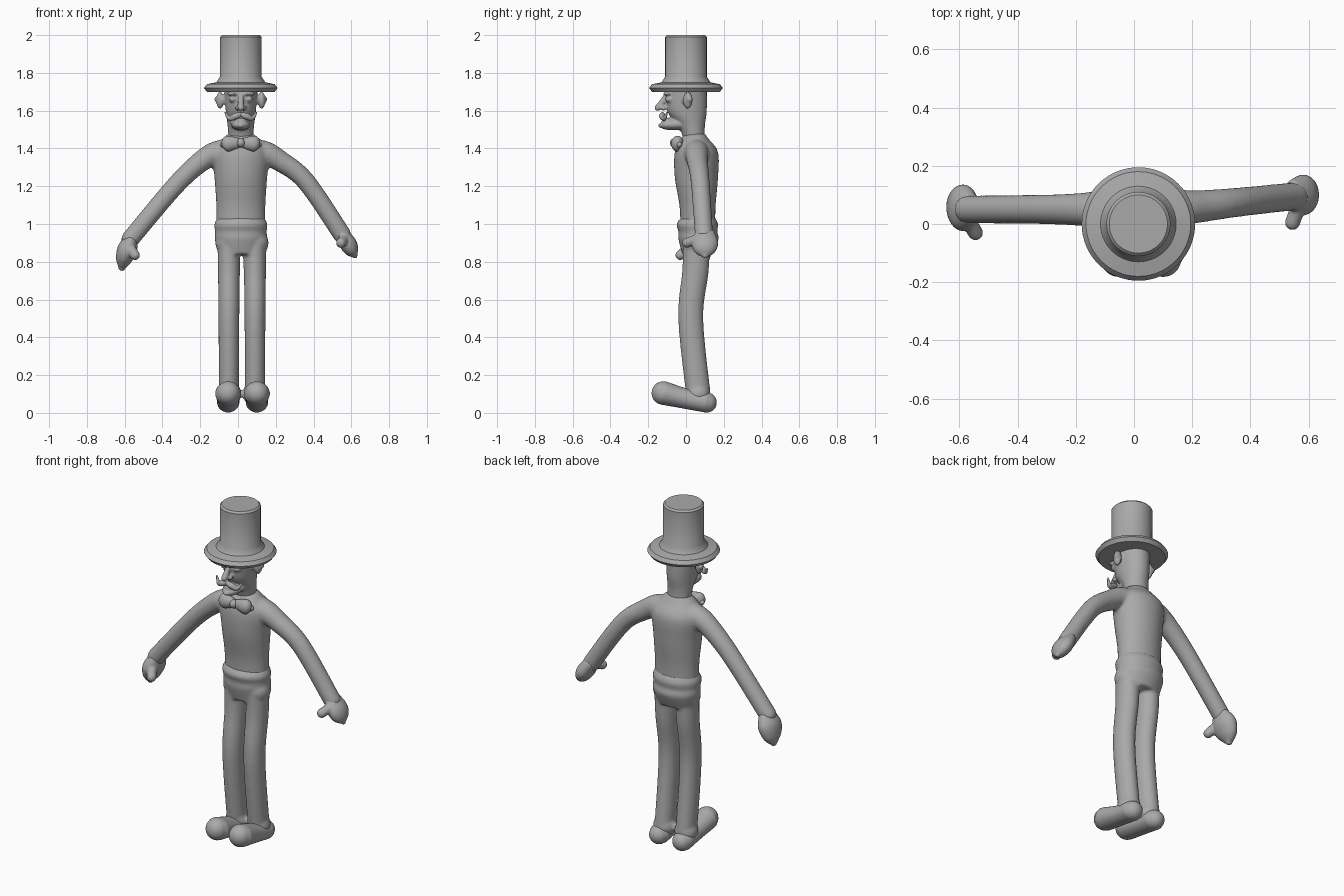
import bpy, bmesh, math
from mathutils import Vector

default_cube = bpy.data.objects.get("Cube")
if default_cube:
    bpy.data.objects.remove(default_cube)

grey = (0.4, 0.4, 0.4, 1)
material = bpy.data.materials.new("plain grey")
material.use_nodes = True
material.diffuse_color = grey
material.node_tree.nodes["Principled BSDF"].inputs["Base Color"].default_value = grey

MIDDLE = .015
ACROSS, DEEP, UP = Vector((1, 0, 0)), Vector((0, 1, 0)), Vector((0, 0, 1))
SIDES = (-1, 1)


def finish(name, bm, voxel=None, passes=3):
    """Make the object; a voxel size fuses its overlapping parts into one soft skin."""
    bmesh.ops.recalc_face_normals(bm, faces=bm.faces)
    mesh = bpy.data.meshes.new(name)
    bm.to_mesh(mesh)
    bm.free()
    mesh.materials.append(material)
    mesh.shade_smooth()
    part = bpy.data.objects.new(name, mesh)
    bpy.context.collection.objects.link(part)
    if voxel:
        fuse = part.modifiers.new("fuse", "REMESH")
        fuse.mode = "VOXEL"
        fuse.voxel_size = voxel
        fuse.use_smooth_shade = True
        soften = part.modifiers.new("soften", "SMOOTH")
        soften.iterations = passes
    return part


def smooth_stations(stations, steps=6):
    """Catmull-Rom interpolation between the given stations."""
    result = []
    for i in range(len(stations) - 1):
        before, start = stations[max(i - 1, 0)], stations[i]
        end, after = stations[i + 1], stations[min(i + 2, len(stations) - 1)]
        for step in range(steps):
            t = step / steps
            s = 1 - t
            result.append([a + (b - a) * t * t * (3 - 2 * t)
                           + t * s * (s * (b - before_value) - t * (after_value - a)) / 2
                           for before_value, a, b, after_value
                           in zip(before, start, end, after)])
    return result + [list(stations[-1])]


def loft(bm, stations, reference=ACROSS, axis=None, sides=32):
    """Skin ellipses (x, y, z, radius along reference, other radius) along a path."""
    path = smooth_stations(stations)
    last = len(path) - 1
    rings = []
    for i, (x, y, z, wide, thick) in enumerate(path):
        ahead, behind = path[min(i + 1, last)], path[max(i - 1, 0)]
        along = axis or (Vector(ahead[:3]) - Vector(behind[:3])).normalized()
        u = (reference - along * reference.dot(along)).normalized()
        v = along.cross(u)
        ring = []
        for k in range(sides):
            angle = math.tau * k / sides
            offset = u * wide * math.cos(angle) + v * thick * math.sin(angle)
            ring.append(bm.verts.new(Vector((x, y, z)) + offset))
        rings.append(ring)
    for lower, upper in zip(rings, rings[1:]):
        for k in range(sides):
            bm.faces.new((lower[k - 1], lower[k], upper[k], upper[k - 1]))
    bm.faces.new(rings[0][::-1])
    bm.faces.new(rings[-1])


def ball(bm, centre, size):
    verts = bmesh.ops.create_uvsphere(bm, u_segments=24, v_segments=16, radius=1)["verts"]
    bmesh.ops.scale(bm, vec=size, verts=verts)
    bmesh.ops.translate(bm, vec=centre, verts=verts)


def tube(bm, points, radii, reference=ACROSS, flat=1):
    """Round-ended limb; flat is the thickness relative to the width."""
    loft(bm, [(*p, r, r * flat) for p, r in zip(points, radii)], reference)
    for end in (0, -1):
        ball(bm, points[end], [radii[end] * flat] * 3)


def trunk(bm, rows):
    """Upright body from rows of height, front, back and half width."""
    loft(bm, [(MIDDLE, (front + back) / 2, z, half, (back - front) / 2)
              for z, front, back, half in rows], axis=UP)


# Top hat, turned from one profile
bm = bmesh.new()
profile = [(0, 1.7), (.18, 1.7), (.195, 1.72), (.18, 1.74), (.13, 1.75),
           (.11, 1.78), (.11, 1.99), (.1, 2), (0, 2)]
line = [bm.verts.new((MIDDLE + radius, 0, z)) for radius, z in profile]
edges = [bm.edges.new(pair) for pair in zip(line, line[1:])]
bmesh.ops.spin(bm, geom=line + edges, cent=(MIDDLE, 0, 0), axis=UP, angle=math.tau, steps=64)
bmesh.ops.remove_doubles(bm, verts=bm.verts, dist=.0001)
hat = finish("top_hat", bm)
bpy.ops.object.select_all(action="DESELECT")
hat.select_set(True)
bpy.context.view_layer.objects.active = hat
bpy.ops.object.shade_smooth_by_angle(angle=math.radians(40))

# Head: skull and neck, then jaw, nose, lip, brows, eyes and ears
bm = bmesh.new()
trunk(bm, [(1.44, -.01, .1, .065), (1.52, -.04, .1, .07),
           (1.6, -.1, .11, .08), (1.74, -.11, .11, .09)])
tube(bm, [(MIDDLE, 0, 1.53), (MIDDLE, -.1, 1.525), (MIDDLE, -.14, 1.52)],
     (.055, .045, .015), flat=.6)
tube(bm, [(MIDDLE, -.1, 1.69), (MIDDLE, -.13, 1.64), (MIDDLE, -.15, 1.615)],
     (.012, .016, .017))
ball(bm, (MIDDLE, -.1, 1.55), (.035, .03, .012))
for side in SIDES:
    eye = MIDDLE + side * .042
    ball(bm, (MIDDLE + side * .018, -.12, 1.613), (.014, .018, .012))
    ball(bm, (eye, -.1, 1.69), (.034, .022, .01))
    ball(bm, (eye, -.085, 1.66), (.022, .026, .018))
    tube(bm, [(MIDDLE + side * .08, -.01, 1.655), (MIDDLE + side * .125, .02, 1.66)],
         (.022, .026), reference=UP, flat=.6)
    ball(bm, (MIDDLE + side * .11, .01, 1.655), (.02, .025, .045))
finish("head", bm, voxel=.006)

# Moustache with curled tips
bm = bmesh.new()
for side in SIDES:
    tube(bm, [(MIDDLE, -.125, 1.58), (MIDDLE + side * .03, -.125, 1.57),
              (MIDDLE + side * .06, -.115, 1.56), (MIDDLE + side * .083, -.1, 1.59)],
         (.012, .017, .012, .004), reference=DEEP)
finish("moustache", bm)

# Bow tie with a round knot
bm = bmesh.new()
for side in SIDES:
    tube(bm, [(MIDDLE, -.05, 1.43), (MIDDLE + side * .07, -.045, 1.425),
              (MIDDLE + side * .095, -.035, 1.42)], (.022, .042, .018), reference=UP, flat=.8)
ball(bm, (MIDDLE, -.06, 1.43), (.022, .025, .024))
finish("bow_tie", bm)

# Jacket: torso and both sleeves
bm = bmesh.new()
trunk(bm, [(1, -.03, .155, .13), (1.1, -.035, .157, .13), (1.25, -.06, .17, .14),
           (1.38, -.06, .17, .15), (1.45, -.03, .12, .1), (1.48, 0, .1, .06)])
sleeve = (.07, .065, .056, .05, .048)
tube(bm, [(-.03, .05, 1.38), (-.11, .05, 1.375), (-.19, .05, 1.335),
          (-.33, .05, 1.205), (-.57, .05, .92)], sleeve)
tube(bm, [(.06, .055, 1.38), (.14, .055, 1.375), (.22, .06, 1.335),
          (.36, .075, 1.225), (.55, .095, .945)], sleeve)
finish("jacket", bm, voxel=.009, passes=6)

# Trousers: hips with a waistband, and two bent legs
bm = bmesh.new()
trunk(bm, [(1.04, -.02, .15, .12), (1, -.05, .17, .14), (.96, -.04, .165, .137),
           (.92, -.04, .172, .138), (.84, -.02, .14, .12)])
for x in (-.048, .09):
    tube(bm, [(x, .055, .9), (x, .05, .75), (x, .025, .5), (x, .065, .1)],
         (.06, .058, .055, .054), flat=1.2)
finish("trousers", bm, voxel=.009)

# Shoes with upturned toes
for name, x in (("right_shoe", -.052), ("left_shoe", .1)):
    bm = bmesh.new()
    tube(bm, [(x, .11, .055), (x, 0, .075), (x, -.12, .105)], (.06, .06, .07), flat=.9)
    finish(name, bm, voxel=.008)

# Mitten hands with thumbs
mittens = {
    "right_hand": ([(-.56, .05, .93), (-.585, .055, .87), (-.605, .06, .81), (-.615, .06, .77)],
                   (.05, .08, .065, .03),
                   [(-.575, .02, .88), (-.545, -.03, .835)]),
    "left_hand": ([(.54, .1, .96), (.58, .1, .9), (.605, .1, .855), (.62, .1, .83)],
                  (.05, .07, .055, .02),
                  [(.565, .06, .92), (.545, .005, .9)]),
}
for name, (palm, widths, thumb) in mittens.items():
    bm = bmesh.new()
    tube(bm, palm, widths, reference=DEEP, flat=.65)
    tube(bm, thumb, (.026, .026))
    finish(name, bm, voxel=.006)
